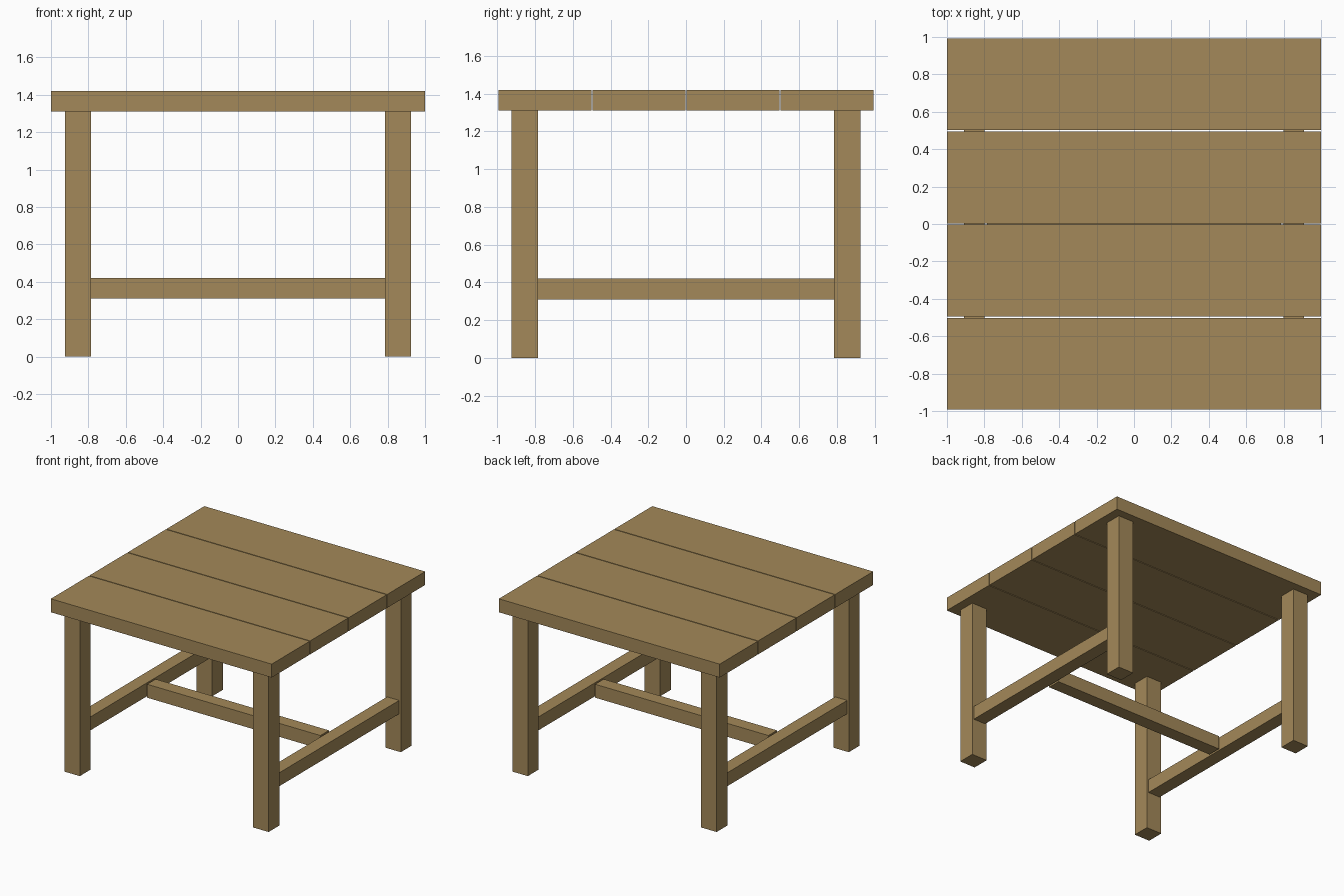
import bpy

cube = bpy.data.objects.get("Cube")
if cube:
    bpy.data.objects.remove(cube, do_unlink=True)

wood = bpy.data.materials.new("oak_wood")
wood.use_nodes = True
colour = (0.37, 0.25, 0.10, 1)
wood.diffuse_color = colour
wood.node_tree.nodes["Principled BSDF"].inputs["Base Color"].default_value = colour


def beam(name, centre, size):
    """Square-edged timber given by its centre and full dimensions."""
    bpy.ops.mesh.primitive_cube_add(size=1, location=centre)
    ob = bpy.context.object
    ob.name = name
    ob.scale = size
    bpy.ops.object.transform_apply(location=False, rotation=False, scale=True)
    ob.data.materials.append(wood)
    return ob


HEIGHT, THICK = 1.42, 0.11
BOARD, GAP = 0.491, 0.007
LEG, LEG_POS = 0.14, 0.855
RAIL_Z = 0.365
leg_height = HEIGHT - THICK
span = 2 * LEG_POS - LEG

# Tabletop boards, separated by narrow gaps
for i in range(4):
    y = (i - 1.5) * (BOARD + GAP)
    beam(f"top_board_{i + 1}", (0, y, HEIGHT - THICK / 2), (2, BOARD, THICK))

# Legs and the side rails joining each front and back pair
for side, sx in (("left", 1), ("right", -1)):
    for end, sy in (("front", -1), ("back", 1)):
        beam(f"{end}_{side}_leg", (sx * LEG_POS, sy * LEG_POS, leg_height / 2),
             (LEG, LEG, leg_height))
    beam(f"{side}_rail", (sx * LEG_POS, 0, RAIL_Z), (THICK, span, THICK))

# Central stretcher between the side rails
beam("centre_stretcher", (0, 0, RAIL_Z), (span, THICK, THICK))
